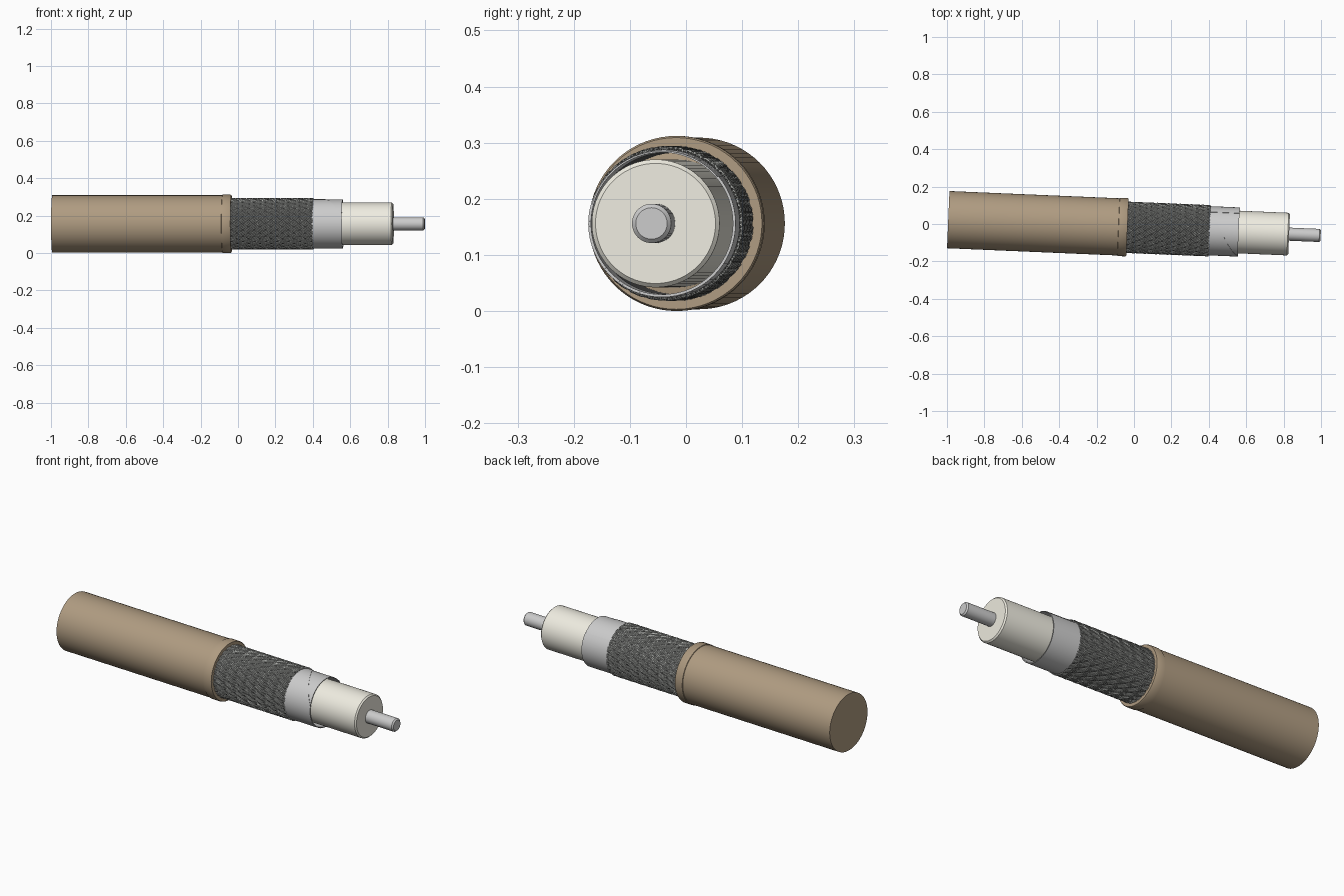
import bpy, math
from mathutils import Matrix, Vector

if "Cube" in bpy.data.objects:
    bpy.data.objects.remove(bpy.data.objects["Cube"])

# Cable axis: lies along x, yawed slightly
M = Matrix.Translation((0, -0.019, 0.156)) @ Matrix.Rotation(-0.0426, 4, 'Z')


def material(name, rgb):
    m = bpy.data.materials.new(name)
    m.diffuse_color = (*rgb, 1)
    m.use_nodes = True
    m.node_tree.nodes["Principled BSDF"].inputs["Base Color"].default_value = m.diffuse_color
    return m


TAN = material("tan_plastic", (0.43, 0.33, 0.22))
CREAM = material("cream_insulation", (0.86, 0.84, 0.75))
FOIL = material("foil", (0.70, 0.71, 0.70))
METAL = material("metal", (0.55, 0.55, 0.54))
WIRE = material("braid_wire", (0.42, 0.43, 0.41))
DARK = material("braid_shadow", (0.10, 0.10, 0.10))


def pt(s, r, a):
    """Point at distance s along the cable, radius r, angle a (0 = up)."""
    return M @ Vector((s, -r * math.sin(a), r * math.cos(a)))


def add_mesh(name, verts, faces, mat):
    me = bpy.data.meshes.new(name)
    me.from_pydata(verts, [], faces)
    me.materials.append(mat)
    ob = bpy.data.objects.new(name, me)
    bpy.context.collection.objects.link(ob)
    bpy.ops.object.select_all(action='DESELECT')
    bpy.context.view_layer.objects.active = ob
    ob.select_set(True)
    bpy.ops.object.mode_set(mode='EDIT')
    bpy.ops.mesh.select_all(action='SELECT')
    bpy.ops.mesh.normals_make_consistent(inside=False)
    bpy.ops.object.mode_set(mode='OBJECT')
    bpy.ops.object.shade_smooth_by_angle(angle=math.radians(35))
    return ob


def lathe(name, profile, mat, closed=False, n=72):
    """Spin (s, r) pairs round the axis; cap the ends or close the loop."""
    k = len(profile)
    verts = [pt(s, r, 2 * math.pi * i / n) for s, r in profile for i in range(n)]
    faces = []
    for j in range(k if closed else k - 1):
        a, b = j * n, ((j + 1) % k) * n
        faces += [(a + i, a + (i + 1) % n, b + (i + 1) % n, b + i) for i in range(n)]
    if not closed:
        faces += [tuple(range(n)), tuple(range((k - 1) * n, k * n))]
    return add_mesh(name, verts, faces, mat)


# Outer jacket with a slightly raised cut collar
lathe("jacket", [(-0.994, 0.149), (-0.994, 0.153), (-0.05, 0.153), (-0.04, 0.13)], TAN)
lathe("jacket_collar", [(-0.085, 0.150), (-0.082, 0.156), (-0.040, 0.156),
                        (-0.035, 0.153), (-0.035, 0.130), (-0.085, 0.130)], TAN, True)

# Inner insulation and centre conductor
lathe("dielectric", [(-0.05, 0.114), (0.823, 0.114), (0.830, 0.107)], CREAM)
lathe("conductor", [(0.80, 0.035), (0.992, 0.035), (0.999, 0.028)], METAL, n=48)

# Foil shield: open tube plus a spiral overlap ending at a slanted seam
lathe("foil_shield", [(0.36, 0.1295), (0.560, 0.1295), (0.560, 0.1265), (0.36, 0.1265)], FOIL, True)
verts, faces, n = [], [], 64
a0, a1 = math.radians(-50), math.radians(310)
for i in range(n + 1):
    t = i / n
    a = a0 + (a1 - a0) * t
    end = min(0.405 + 0.44 * t, 0.561)
    verts += [pt(0.39, 0.1315, a), pt(end, 0.1315, a), pt(end, 0.129, a), pt(0.39, 0.129, a)]
    if i:
        b = 4 * i
        faces += [(b - 4 + j, b - 4 + (j + 1) % 4, b + (j + 1) % 4, b + j) for j in range(4)]
faces += [(0, 1, 2, 3), (4 * n, 4 * n + 1, 4 * n + 2, 4 * n + 3)]
add_mesh("foil_overlap", verts, faces, FOIL)

# Dark layer showing through the gaps of the braid
lathe("braid_backing", [(-0.05, 0.1322), (0.400, 0.1322), (0.400, 0.126), (-0.05, 0.126)], DARK, True)

# Woven braid: two opposed sets of helical carriers, three wires each
cu = bpy.data.curves.new("braid", 'CURVE')
cu.dimensions = '3D'
cu.bevel_depth = 0.0034
cu.bevel_resolution = 0
CARRIERS, TWIST, STEPS = 24, 4.3, 80
for side in (1, -1):
    for c in range(CARRIERS):
        for w in (-1, 0, 1):
            sp = cu.splines.new('POLY')
            sp.points.add(STEPS)
            for i in range(STEPS + 1):
                s = -0.045 + 0.448 * i / STEPS
                r = 0.1330 + side * 0.0016 * math.cos(CARRIERS * TWIST * s)
                a = 2 * math.pi * c / CARRIERS + side * TWIST * s + w * 0.062
                sp.points[i].co = (*pt(s, r, a), 1)
cu.materials.append(WIRE)
braid = bpy.data.objects.new("braid", cu)
bpy.context.collection.objects.link(braid)
bpy.ops.object.select_all(action='DESELECT')
bpy.context.view_layer.objects.active = braid
braid.select_set(True)
bpy.ops.object.convert(target='MESH')
